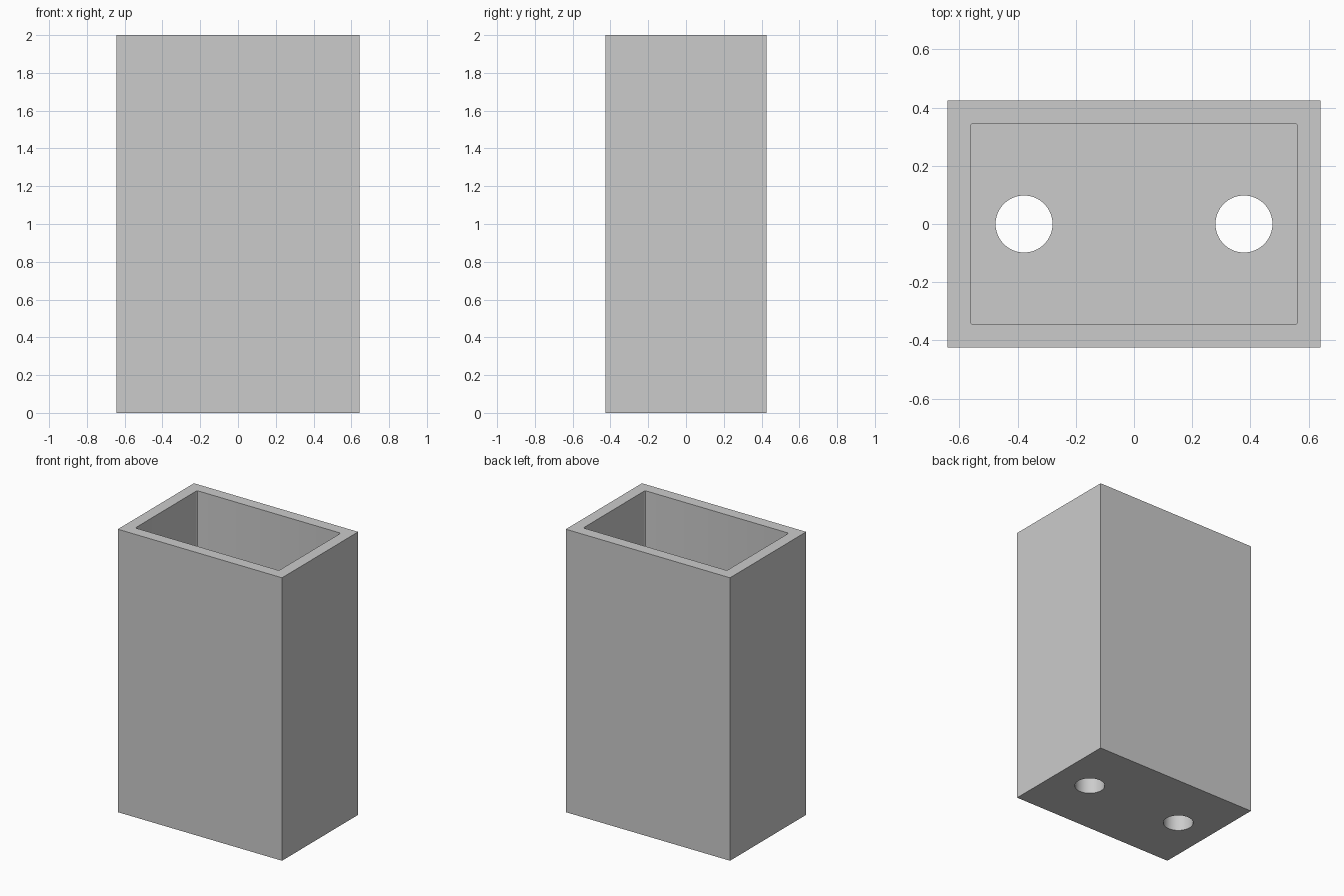
import bpy
import math

WIDTH, DEPTH, HEIGHT = 1.284, 0.85, 2.0
WALL, FLOOR = 0.08, 0.16
HOLE_X, HOLE_RADIUS = 0.378, 0.098

cube = bpy.data.objects.get("Cube")
if cube:
    bpy.data.objects.remove(cube, do_unlink=True)

grey = bpy.data.materials.new("light_grey")
grey.use_nodes = True
colour = (0.6, 0.6, 0.6, 1)
grey.diffuse_color = colour
grey.node_tree.nodes["Principled BSDF"].inputs["Base Color"].default_value = colour


def box(name, size, bottom):
    bpy.ops.mesh.primitive_cube_add(size=1, location=(0, 0, bottom + size[2] / 2))
    obj = bpy.context.object
    obj.name = name
    obj.scale = size
    bpy.ops.object.transform_apply(location=True, rotation=False, scale=True)
    obj.data.materials.append(grey)
    return obj


def apply_modifiers(obj):
    bpy.context.view_layer.objects.active = obj
    for mod in list(obj.modifiers):
        bpy.ops.object.modifier_apply(modifier=mod.name)


def cut(target, cutter):
    mod = target.modifiers.new("cut", "BOOLEAN")
    mod.operation = "DIFFERENCE"
    mod.solver = "EXACT"
    mod.object = cutter
    apply_modifiers(target)
    bpy.data.objects.remove(cutter, do_unlink=True)


# Outer body
body = box("open_box", (WIDTH, DEPTH, HEIGHT), 0)

# Deep pocket, open at the top, with slightly rounded upright corners
pocket = box("pocket_cutter", (WIDTH - 2 * WALL, DEPTH - 2 * WALL, HEIGHT), FLOOR)
weights = pocket.data.attributes.new("bevel_weight_edge", "FLOAT", "EDGE")
for edge in pocket.data.edges:
    a, b = (pocket.data.vertices[i].co for i in edge.vertices)
    weights.data[edge.index].value = 1.0 if abs(a.z - b.z) > 1 else 0.0
bevel = pocket.modifiers.new("corner_round", "BEVEL")
bevel.limit_method = "WEIGHT"
bevel.width = 0.008
bevel.segments = 3
apply_modifiers(pocket)
cut(body, pocket)

# Two round holes through the floor
for side in (-1, 1):
    bpy.ops.mesh.primitive_cylinder_add(vertices=64, radius=HOLE_RADIUS, depth=4 * FLOOR,
                                        location=(side * HOLE_X, 0, 0))
    hole = bpy.context.object
    hole.data.materials.append(grey)
    cut(body, hole)

# Smooth hole walls, sharp box edges
bpy.ops.object.select_all(action="DESELECT")
body.select_set(True)
bpy.context.view_layer.objects.active = body
bpy.ops.object.shade_smooth_by_angle(angle=math.radians(30))
